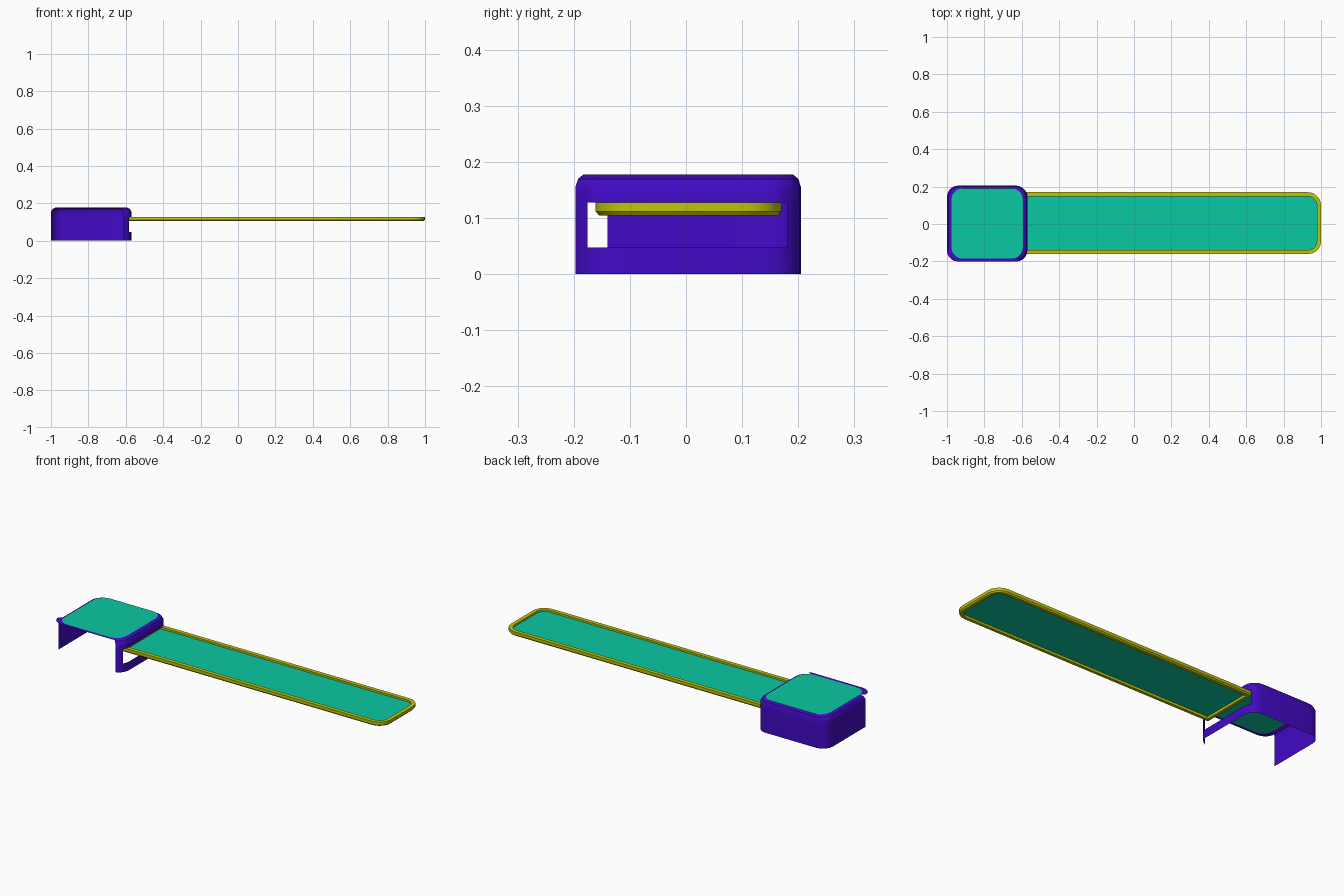
import bpy, bmesh, math

if "Cube" in bpy.data.objects:
    bpy.data.objects.remove(bpy.data.objects["Cube"])

def material(name, color):
    m = bpy.data.materials.new(name)
    m.diffuse_color = (*color, 1)
    m.use_nodes = True
    m.node_tree.nodes["Principled BSDF"].inputs["Base Color"].default_value = m.diffuse_color
    return m

PURPLE = material("purple", (0.055, 0.003, 0.56))
YELLOW = material("yellow", (0.52, 0.56, 0.003))
TEAL = material("teal", (0.003, 0.58, 0.36))
SEG = 5

def outline(x0, x1, y0, y1, r, z, front_r=None, left_r=None):
    """Rounded rectangle, counter-clockwise from the front right corner."""
    lr = r if left_r is None else left_r
    pts = []
    for cx, cy, rad, start in ((x1 - r, y0 + r, r, -90), (x1 - r, y1 - r, r, 0),
                               (x0 + lr, y1 - lr, lr, 90), (x0 + lr, y0 + lr, lr, 180)):
        for i in range(SEG + 1):
            a = math.radians(start + 90 * i / SEG)
            pts.append((cx + rad * math.cos(a), cy + rad * math.sin(a), z))
    return pts

def finish(bm, name, mat):
    me = bpy.data.meshes.new(name)
    bm.to_mesh(me)
    bm.free()
    ob = bpy.data.objects.new(name, me)
    bpy.context.collection.objects.link(ob)
    me.materials.append(mat)
    bpy.ops.object.select_all(action='DESELECT')
    ob.select_set(True)
    bpy.context.view_layer.objects.active = ob
    bpy.ops.object.shade_smooth_by_angle(angle=math.radians(30))
    return ob

def strips(name, rings, mat, keep=lambda row, i: True, closed=False):
    """Bridge successive rings, keeping only the wanted faces."""
    bm = bmesh.new()
    rows = [[bm.verts.new(p) for p in ring] for ring in rings]
    n = len(rows[0])
    for r in range(len(rows) - (0 if closed else 1)):
        a, b = rows[r], rows[(r + 1) % len(rows)]
        for i in range(n):
            j = (i + 1) % n
            if keep(r, i):
                bm.faces.new((a[i], a[j], b[j], b[i]))
    bmesh.ops.delete(bm, geom=[v for v in bm.verts if not v.link_faces], context='VERTS')
    return finish(bm, name, mat)

def panel(name, pts, mat):
    bm = bmesh.new()
    bm.faces.new([bm.verts.new(p) for p in pts])
    return finish(bm, name, mat)

def case(inset, z):
    k = inset * 0.6
    return outline(-1 + inset, -0.57 - inset, -0.2 + k, 0.205 - k, 0.06, z)

# Housing shell: open front and bottom, slot in the right wall, chamfered top
strips("housing_shell",
       [case(0, 0), case(0, 0.048), case(0, 0.128), case(0, 0.155),
        case(0.008, 0.17), case(0.024, 0.178)], PURPLE,
       keep=lambda r, i: 1 <= i < 18 and not (r == 1 and 3 <= i < 8))

# Flat lip along the open front edge
strips("front_lip", [case(-0.001, 0.178), case(0.024, 0.178)], PURPLE,
       keep=lambda r, i: i >= 18 or i < 1)

# Top panel of the housing
panel("top_panel", case(0.024, 0.178), TEAL)

# Long blade: raised rim with square near end and rounded far end
def blade(inset, z):
    return outline(-0.6 + inset, 1 - inset, -0.161 + inset, 0.17 - inset,
                   0.07 - inset, z, left_r=0.002)

strips("blade_rim",
       [blade(0.006, 0.105), blade(0, 0.112), blade(0, 0.128),
        blade(0.022, 0.128), blade(0.022, 0.105)], YELLOW, closed=True)
panel("blade_surface", blade(0.02, 0.118), TEAL)
